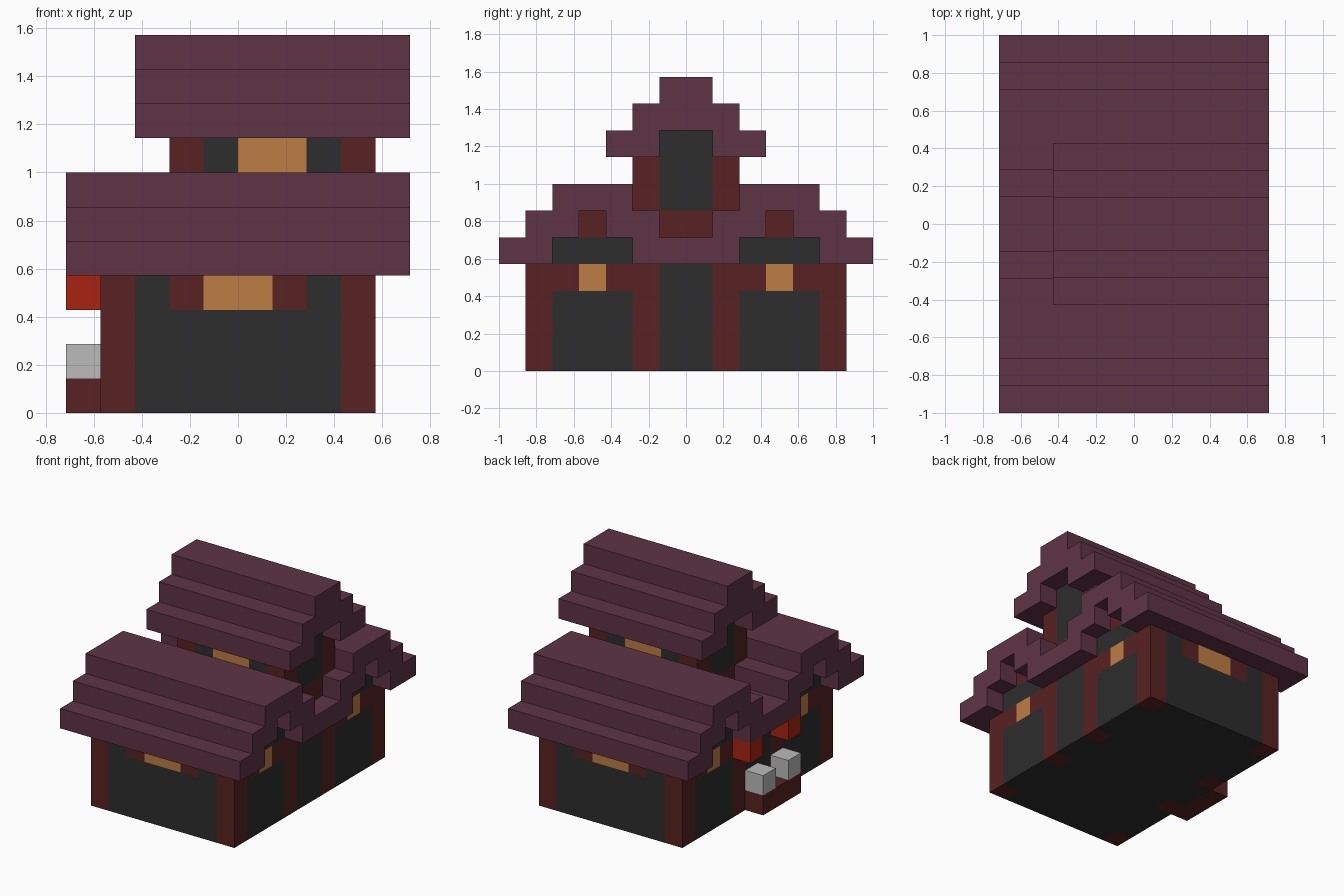
import bpy
import bmesh

cube = bpy.data.objects.get("Cube")
if cube:
    bpy.data.objects.remove(cube, do_unlink=True)

U = 1 / 7  # one building block


def material(name, rgb):
    mat = bpy.data.materials.new(name)
    mat.use_nodes = True
    mat.diffuse_color = (*rgb, 1)
    mat.node_tree.nodes["Principled BSDF"].inputs["Base Color"].default_value = (*rgb, 1)
    return mat


plum = material("plum roof tile", (0.114, 0.034, 0.06))
dark = material("charcoal panel", (0.026, 0.026, 0.026))
timber = material("red brown timber", (0.098, 0.016, 0.016))
amber = material("amber window", (0.52, 0.205, 0.056))
stone = material("pale grey stone", (0.49, 0.50, 0.49))
red = material("bright red lantern", (0.39, 0.016, 0.005))


def finish(name, bm, mat):
    bmesh.ops.scale(bm, vec=(U, U, U), verts=bm.verts)
    bmesh.ops.recalc_face_normals(bm, faces=bm.faces)
    mesh = bpy.data.meshes.new(name)
    bm.to_mesh(mesh)
    bm.free()
    mesh.materials.append(mat)
    obj = bpy.data.objects.new(name, mesh)
    bpy.context.collection.objects.link(obj)


def blocks(name, mat, ranges, mirror=""):
    """Boxes given as x, y and z ranges in blocks, mirrored on the named axes."""
    bm = bmesh.new()
    for xr, yr, zr in ranges:
        for sx in ((1, -1) if "x" in mirror else (1,)):
            for sy in ((1, -1) if "y" in mirror else (1,)):
                verts = bmesh.ops.create_cube(bm, size=1)["verts"]
                for v in verts:
                    v.co.x = sx * xr[v.co.x > 0]
                    v.co.y = sy * yr[v.co.y > 0]
                    v.co.z = zr[v.co.z > 0]
    finish(name, bm, mat)


def stepped_roof(name, half, x0, x1):
    """Extrude a stepped half profile (y, z), mirrored in y, along x."""
    outline = half + [(-y, z) for y, z in reversed(half)]
    bm = bmesh.new()
    face = bm.faces.new([bm.verts.new((x0, y, z)) for y, z in outline])
    ext = bmesh.ops.extrude_face_region(bm, geom=[face], use_keep_orig=True)
    for v in ext["geom"]:
        if isinstance(v, bmesh.types.BMVert):
            v.co.x = x1
    finish(name, bm, plum)


# Ground floor: posts, panels, lintels and windows
blocks("floor", dark, [((-3, 3), (-5, 5), (0, 1))])
blocks("wall_posts", timber, [((3, 4), (5, 6), (0, 4)), ((3, 4), (1, 2), (0, 4))], "xy")
blocks("side_panels", dark, [((3, 4), (2, 5), (0, 3))], "xy")
blocks("side_doors", dark, [((3, 4), (-1, 1), (0, 4))], "x")
blocks("side_lintels", timber, [((3, 4), (2, 3), (3, 4)), ((3, 4), (4, 5), (3, 4))], "xy")
blocks("side_windows", amber, [((3, 4), (3, 4), (3, 4))], "xy")
blocks("front_back_panels", dark, [((0, 3), (5, 6), (0, 3)), ((2, 3), (5, 6), (3, 4))], "xy")
blocks("front_back_lintels", timber, [((1, 2), (5, 6), (3, 4))], "xy")
blocks("front_back_windows", amber, [((-1, 1), (5, 6), (3, 4))], "y")

# Twin-ridged lower roof with its gable infill
stepped_roof("lower_roof", [
    (1, 5), (1, 6), (2, 6), (2, 7), (5, 7), (5, 6), (6, 6), (6, 5), (7, 5),
    (7, 4), (5, 4), (5, 5), (4, 5), (4, 6), (3, 6), (3, 5), (2, 5), (2, 4)], -5, 5)
blocks("gable_panels", dark, [((-4, 4), (2, 5), (4, 5))], "y")
blocks("gable_beams", timber, [((-4, 4), (3, 4), (5, 6))], "y")

# Upper tower
blocks("tower_sill", timber, [((-2, 4), (-1, 1), (5, 6))])
blocks("tower_core", dark, [((-2, 4), (-1, 1), (6, 9))])
blocks("tower_posts", timber, [((x, x + 1), (1, 2), (6, 8)) for x in (-2, 3)], "y")
blocks("tower_panels", dark, [((x, x + 1), (1, 2), (6, 8)) for x in (-1, 2)], "y")
blocks("tower_windows", amber, [((0, 2), (1, 2), (6, 8))], "y")
stepped_roof("tower_roof", [
    (1, 11), (1, 10), (2, 10), (2, 9), (3, 9), (3, 8), (1, 8), (1, 9)], -3, 5)

# Porch step, stone blocks and hanging lanterns
blocks("porch_step", timber, [((-5, -4), (-2, 1), (0, 1))])
blocks("porch_stones", stone, [((-5, -4), (y, y + 1), (1, 2)) for y in (-2, 0)])
blocks("lanterns", red, [((-5, -4), (y, y + 1), (3, 4)) for y in (-2, 1)])
